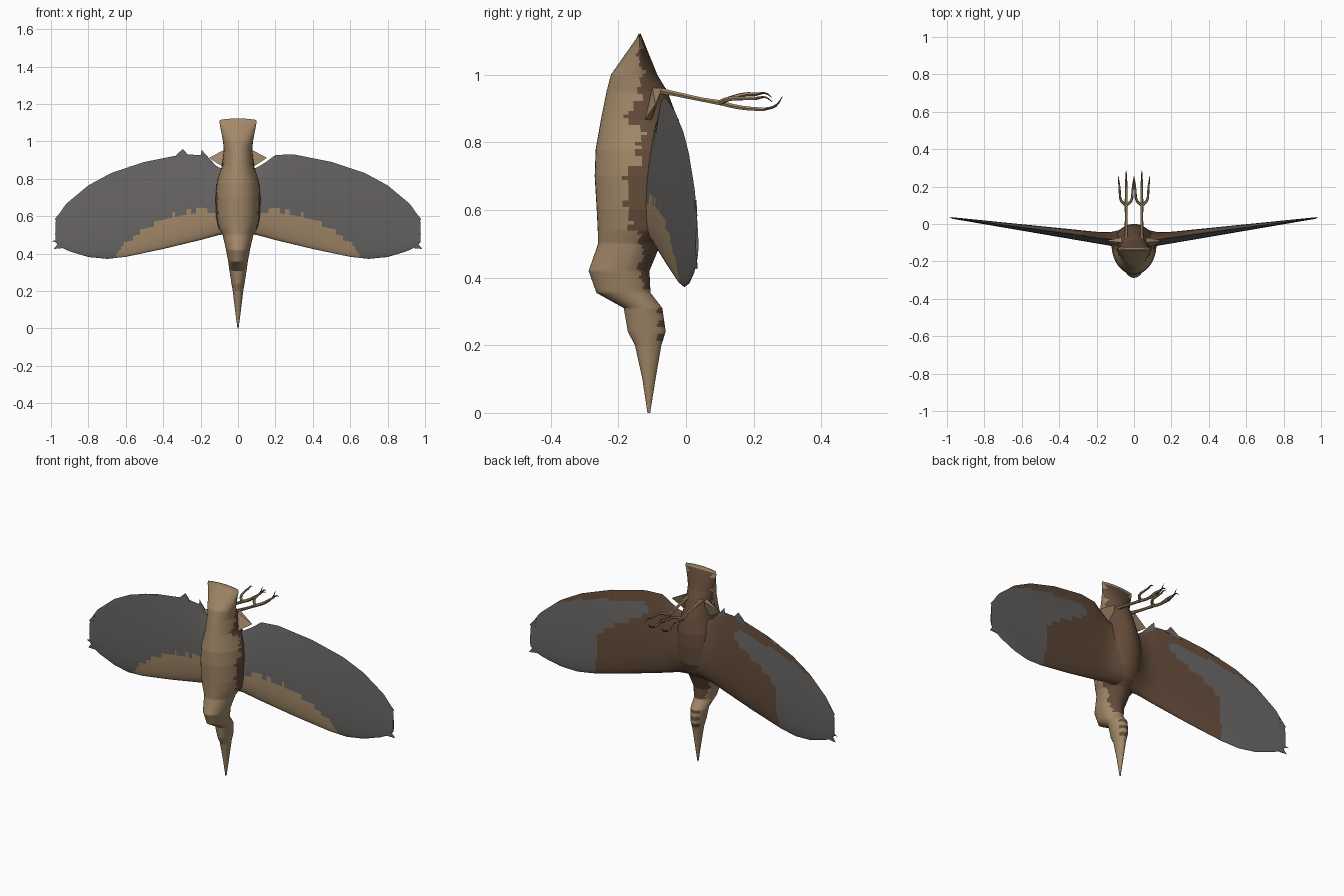
import bpy, bmesh, math
from mathutils import Vector

if "Cube" in bpy.data.objects:
    bpy.data.objects.remove(bpy.data.objects["Cube"])


def material(name, rgb):
    m = bpy.data.materials.new(name)
    m.diffuse_color = (*rgb, 1)
    m.use_nodes = True
    m.node_tree.nodes["Principled BSDF"].inputs["Base Color"].default_value = m.diffuse_color
    return m


TAN, BROWN, GREY = 0, 1, 2
MATS = [material("tan", (.36, .246, .14)),
        material("dark brown", (.125, .072, .042)),
        material("slate grey", (.135, .128, .123))]


def lerp(table, v, col=1):
    """Linear lookup in rows sorted by their first value."""
    if v <= table[0][0]:
        return table[0][col]
    for a, b in zip(table, table[1:]):
        if v <= b[0]:
            return a[col] + (b[col] - a[col]) * (v - a[0]) / (b[0] - a[0])
    return table[-1][col]


def make(name, verts, faces, rule=None, smooth=40):
    me = bpy.data.meshes.new(name)
    me.from_pydata(verts, [], faces)
    for m in MATS:
        me.materials.append(m)
    bm = bmesh.new()
    bm.from_mesh(me)
    bmesh.ops.recalc_face_normals(bm, faces=bm.faces)
    if rule:
        for f in bm.faces:
            f.material_index = rule(f.calc_center_median(), f.normal, f.index)
    bm.to_mesh(me)
    bm.free()
    ob = bpy.data.objects.new(name, me)
    bpy.context.collection.objects.link(ob)
    bpy.ops.object.select_all(action='DESELECT')
    ob.select_set(True)
    bpy.context.view_layer.objects.active = ob
    if smooth:
        bpy.ops.object.shade_smooth_by_angle(angle=math.radians(smooth))
    return ob


def loft(rings):
    """Closed skin over equal rings of points, with end caps."""
    n = len(rings[0])
    verts = [p for r in rings for p in r]
    faces = [(i * n + j, i * n + (j + 1) % n, (i + 1) * n + (j + 1) % n, (i + 1) * n + j)
             for i in range(len(rings) - 1) for j in range(n)]
    faces += [tuple(range(n)), tuple(range(len(verts) - n, len(verts)))]
    return verts, faces


# Body: z, half width, front y, back y, y of the widest line
BODY = [(0, .003, -.114, -.106, -.11), (.1, .016, -.129, -.09, -.11),
        (.2, .028, -.151, -.073, -.11), (.24, .035, -.172, -.06, -.11),
        (.31, .046, -.184, -.07, -.125), (.355, .052, -.265, -.105, -.165),
        (.42, .064, -.288, -.108, -.18), (.5, .082, -.26, -.075, -.15),
        (.54, .105, -.261, -.035, -.12), (.6, .118, -.264, -.008, -.11),
        (.7, .12, -.27, 0, -.11), (.78, .113, -.267, -.004, -.11),
        (.87, .086, -.251, -.025, -.12), (.95, .076, -.235, -.055, -.13),
        (1.0, .08, -.222, -.085, -.14), (1.10, .099, -.147, -.128, -.137),
        (1.115, .097, -.139, -.135, -.137)]


def body_rule(c, n, i):
    jag = .008 * math.sin(c.z * 70) + .006 * math.sin(c.z * 170)
    if c.z < .36:
        nape = .2 < c.z < .31 and c.y > -.085 and math.sin(c.z * 150) > .1
        return BROWN if nape else TAN
    if c.z < .5:
        return BROWN if c.y > -.135 + jag else TAN
    limit = -.172 if .54 < c.z < .73 else -.165 if .85 < c.z < .92 else -.135
    return BROWN if c.y > limit + jag else TAN


rings = []
zs = sorted({round(1.115 * i / 110, 4) for i in range(111)} | {r[0] for r in BODY})
for z in zs:
    hw, yf, yb, ym = (lerp(BODY, z, k) for k in (1, 2, 3, 4))
    ring = []
    for j in range(48):
        a = 2 * math.pi * j / 48
        s, c = math.sin(a), math.cos(a)
        if s < 0:
            y = ym - s * (yf - ym)
        else:                                   # slightly ridged back
            y = ym + s ** 1.25 * (yb - ym)
        lift = .008 * (1 - c * c) * max(0, (z - 1.0) / .115)
        ring.append((hw * c, y, z + lift))
    rings.append(ring)
make("body", *loft(rings), body_rule)

# Wing outline and colour boundaries
LEAD = [(0, .51), (.1, .50), (.2, .473), (.4, .425), (.6, .383), (.7, .372),
        (.8, .382), (.9, .412), (.95, .435), (.975, .46)]
TRAIL = [(0, .84), (.1, .86), (.15, .89), (.2, .928), (.3, .93), (.5, .89),
         (.68, .83), (.8, .765), (.92, .665), (.965, .6), (.975, .57)]
UNDER = [(.1, .6), (.2, .645), (.3, .612), (.4, .585), (.5, .53), (.6, .455), (.66, .39)]
LOBE = [(0, .59), (.35, .57), (.5, .57), (.6, .46), (.7, .31), (.76, .27),
        (.85, .28), (.89, .5), (.94, .75), (1, .85)]
HALF = 26


def mid_y(x):
    return -.1 + .132 * x / .97


def wing_rule(c, n, i):
    x = abs(c.x)
    lo, hi = lerp(LEAD, x), lerp(TRAIL, x)
    if i % (2 * HALF) < HALF:                   # back side
        return GREY if x > lerp(LOBE, (c.z - lo) / (hi - lo)) else BROWN
    edge = lerp(UNDER, x) + .008 * math.sin(x * 75) + .005 * math.sin(x * 150)
    return TAN if c.z < edge and x < .66 else GREY


def spike(name, a, b, tip, colour, th=.004):
    """Thin pointed feather: two base points and a tip, tapering in depth."""
    v = [Vector(p) + Vector((0, s * th, 0)) for s in (-1, 1) for p in (a, b)] + [Vector(tip)]
    make(name, v, [(0, 1, 3, 2), (0, 1, 4), (1, 3, 4), (3, 2, 4), (2, 0, 4)],
         lambda c, n, i: colour, 0)


def edge_spike(name, side, base1, base2, tip):
    pts = [(side * x, mid_y(x), z) for x, z in (base1, base2, tip)]
    spike(name, *pts, GREY, .003)


for side, label in ((1, "right"), (-1, "left")):
    rings = []
    for i in range(79):
        x = .975 * i / 78
        lo, hi = lerp(LEAD, x), lerp(TRAIL, x)
        h = .034 * (1 - x / .975) + .004
        ring = []
        for j in range(2 * HALF):
            a = math.pi * j / HALF
            t = (1 - math.cos(a)) / 2
            f = 2.6 * math.sqrt(max(t, 0)) * (1 - t)
            y = mid_y(x) + (h * f if j <= HALF else -h * f)
            if j <= HALF:                       # fillet into the back
                y += .05 * math.exp(-(x / .09) ** 2) * math.sin(a)
            ring.append((side * x, y, lo + t * (hi - lo)))
        rings.append(ring)
    make(label + "_wing", *loft(rings), wing_rule)

    # Feather tips at the wing end
    edge_spike(label + "_tip_feather_low", side, (.93, .43), (.95, .47), (.985, .425))
    edge_spike(label + "_tip_feather_mid", side, (.955, .45), (.955, .49), (.98, .51))
    edge_spike(label + "_tip_feather_high", side, (.95, .55), (.94, .63), (.98, .585))

    # Tuft between the tail and the wing
    spike(label + "_thigh_tuft", (side * .06, -.12, .85), (side * .065, -.085, .96),
          (side * .155, -.09, .912), TAN, .014)

# Stray feathers on the left wing
edge_spike("left_stray_feather_outer", -1, (.5, .88), (.56, .86), (.585, .865))
edge_spike("left_stray_feather_inner", -1, (.26, .92), (.36, .90), (.295, .96))
edge_spike("left_root_feather", -1, (.10, .85), (.20, .90), (.195, .955))
edge_spike("left_long_tip_feather", -1, (.95, .46), (.95, .48), (.998, .465))


def tube(name, path, colour):
    """Tapering tube through (x, y, z, radius) points."""
    cu = bpy.data.curves.new(name, 'CURVE')
    cu.dimensions = '3D'
    cu.bevel_depth = 1
    cu.bevel_resolution = 1
    cu.resolution_u = 3
    cu.use_fill_caps = True
    sp = cu.splines.new('BEZIER')
    sp.bezier_points.add(len(path) - 1)
    for bp, p in zip(sp.bezier_points, path):
        bp.co, bp.radius = p[:3], p[3]
        bp.handle_left_type = bp.handle_right_type = 'AUTO'
    cu.materials.append(MATS[colour])
    ob = bpy.data.objects.new(name, cu)
    bpy.context.collection.objects.link(ob)
    bpy.ops.object.select_all(action='DESELECT')
    ob.select_set(True)
    bpy.context.view_layer.objects.active = ob
    bpy.ops.object.convert(target='MESH')
    bpy.ops.object.shade_smooth_by_angle()


# Legs, toes and claws
for side, label in ((1, "right"), (-1, "left")):
    cx = side * .042
    tube(label + "_leg", [(cx, -.12, .962, .012), (cx, -.03, .943, .008),
                          (cx, .05, .926, .007), (cx, .115, .915, .009)], TAN)
    tube(label + "_middle_toe", [(cx, .10, .917, .008), (cx, .16, .903, .007),
                                 (cx, .23, .897, .006)], TAN)
    tube(label + "_middle_claw", [(cx, .228, .897, .005), (cx, .265, .908, .004),
                                  (cx, .285, .935, .001)], BROWN)
    for s, dz in ((-1, .012), (1, 0)):
        tube(label + "_side_toe", [(cx, .10, .917, .008), (cx + s * .027, .125, .928, .007),
                                   (cx + s * .034, .175, .93 + dz, .006),
                                   (cx + s * .037, .21, .93 + dz, .005)], TAN)
        tube(label + "_side_claw", [(cx + s * .037, .208, .93 + dz, .005),
                                    (cx + s * .04, .235, .933 + dz, .003),
                                    (cx + s * .042, .255, .92 + dz, .001)], BROWN)
